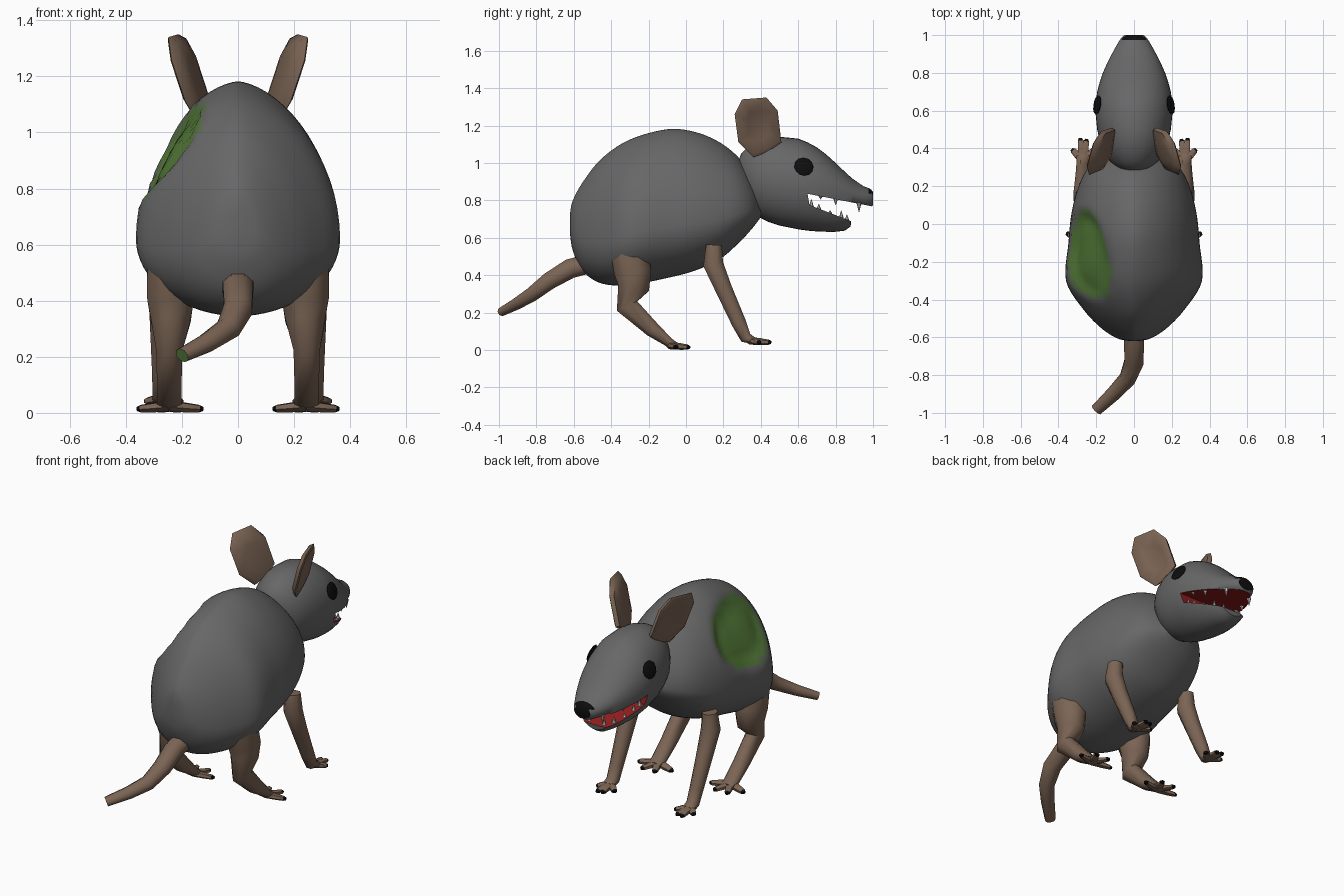
import bpy, bmesh, math, random
from mathutils import Vector, Matrix

if "Cube" in bpy.data.objects:
    bpy.data.objects.remove(bpy.data.objects["Cube"])

random.seed(3)


def material(name, r, g, b):
    m = bpy.data.materials.new(name)
    m.diffuse_color = (r, g, b, 1)
    m.use_nodes = True
    m.node_tree.nodes["Principled BSDF"].inputs["Base Color"].default_value = m.diffuse_color
    return m


GREY = material("grey fur", 0.135, 0.135, 0.135)
BROWN = material("brown skin", 0.2, 0.13, 0.09)
GREEN = material("sickly green", 0.09, 0.2, 0.04)
MOSS = material("mossy grey", 0.105, 0.165, 0.075)
RED = material("mouth red", 0.28, 0.012, 0.012)
BLACK = material("black", 0.004, 0.004, 0.004)
TOOTH = material("tooth", 0.5, 0.5, 0.48)


def finish(bm, name, mats, angle=None):
    bmesh.ops.recalc_face_normals(bm, faces=bm.faces)
    me = bpy.data.meshes.new(name)
    bm.to_mesh(me)
    bm.free()
    for m in mats:
        me.materials.append(m)
    ob = bpy.data.objects.new(name, me)
    bpy.context.collection.objects.link(ob)
    if angle:
        smooth(ob, angle)
    return ob


def activate(ob):
    bpy.ops.object.select_all(action='DESELECT')
    ob.select_set(True)
    bpy.context.view_layer.objects.active = ob


def smooth(ob, angle):
    activate(ob)
    bpy.ops.object.shade_smooth_by_angle(angle=math.radians(angle))


def skin(bm, rings):
    """Join rings of points into a closed skin."""
    rows = [[bm.verts.new(p) for p in r] for r in rings]
    n = len(rows[0])
    faces = []
    for a, b in zip(rows, rows[1:]):
        faces.append([bm.faces.new((a[i], a[(i + 1) % n], b[(i + 1) % n], b[i])) for i in range(n)])
    bm.faces.new(rows[0])
    cap = bm.faces.new(rows[-1])
    return faces, cap


def refine(st, k):
    """Catmull-Rom steps between the stations."""
    out = []
    for i in range(len(st) - 1):
        p0, p1, p2, p3 = st[max(i - 1, 0)], st[i], st[i + 1], st[min(i + 2, len(st) - 1)]
        for j in range(k):
            t = j / k
            out.append([0.5 * (2 * b + (c - a) * t + (2 * a - 5 * b + 4 * c - d) * t * t
                               + (3 * b - a - 3 * c + d) * t ** 3)
                        for a, b, c, d in zip(p0, p1, p2, p3)])
    return out + [list(st[-1])]


def section(y, zb, zt, w, zw, n, power):
    """Egg-shaped cross-section, widest at height zw."""
    pts = []
    for i in range(n):
        a = 2 * math.pi * i / n
        c, s = math.cos(a), math.sin(a)
        p = power if s > 0 else 1
        pts.append((w * math.copysign(abs(c) ** p, c), y, zw + s * ((zt - zw) if s > 0 else (zw - zb))))
    return pts


# Body: egg loft along y (y, bottom, top, half width), with a sunken green patch on the left
stations = [(-0.62, 0.62, 0.73, 0.02), (-0.605, 0.53, 0.80, 0.09), (-0.55, 0.42, 0.90, 0.175),
            (-0.45, 0.355, 1.025, 0.27), (-0.30, 0.348, 1.125, 0.36), (-0.10, 0.385, 1.18, 0.347),
            (0.05, 0.425, 1.165, 0.332), (0.18, 0.485, 1.11, 0.30), (0.28, 0.57, 1.03, 0.255),
            (0.35, 0.645, 0.93, 0.19), (0.40, 0.71, 0.82, 0.09)]
bm = bmesh.new()
skin(bm, [section(*s, s[1] + 0.34 * (s[2] - s[1]), 64, 1.25) for s in refine(stations, 5)])


def patch(p):
    return math.hypot((p.y + 0.16) / 0.245, (p.z - 0.925) / 0.185) if p.x < 0 else 9


for f in bm.faces:
    d = patch(f.calc_center_median()) + random.uniform(-0.03, 0.03)
    f.material_index = 1 if d < 0.9 else 2 if d < 1 else 0
for v in bm.verts:
    d = patch(v.co)
    if d < 1:
        v.co += Vector((0.8, 0, -0.5)) * (min(1, (1 - d) * 4) * 0.038 + random.uniform(0, 0.006))
finish(bm, "body", [GREY, GREEN, MOSS], 50)

# Head: loft (y, bottom, top, half width, widest height) with a shorter lower jaw, mouth cut out as a wedge
stations = [(0.28, 0.92, 1.01, 0.04, 0.965), (0.295, 0.84, 1.05, 0.08, 0.945), (0.33, 0.765, 1.085, 0.125, 0.925),
            (0.38, 0.715, 1.115, 0.16, 0.915), (0.44, 0.685, 1.135, 0.182, 0.91), (0.5, 0.665, 1.14, 0.195, 0.9),
            (0.6, 0.645, 1.13, 0.205, 0.89), (0.65, 0.638, 1.11, 0.202, 0.88), (0.7, 0.634, 1.083, 0.195, 0.87),
            (0.75, 0.632, 1.045, 0.182, 0.86), (0.8, 0.632, 1.0, 0.165, 0.85), (0.85, 0.638, 0.952, 0.143, 0.84),
            (0.88, 0.66, 0.925, 0.128, 0.833), (0.89, 0.755, 0.916, 0.123, 0.83), (0.95, 0.755, 0.875, 0.09, 0.815),
            (0.975, 0.757, 0.866, 0.075, 0.813), (0.99, 0.762, 0.858, 0.063, 0.811), (1.0, 0.775, 0.845, 0.052, 0.81)]
bm = bmesh.new()
skin(bm, [section(*s, 40, 1) for s in stations])
head = finish(bm, "head", [GREY, RED, BLACK])
wedge = [(0.65, 0.835), (0.66, 0.775), (0.88, 0.69), (1.05, 0.625), (1.05, 0.757)]
bm = bmesh.new()
skin(bm, [[(x, y, z) for y, z in wedge] for x in (-0.4, 0.4)])
for f in bm.faces:
    f.material_index = 1
cutter = finish(bm, "mouth_cutter", [GREY, RED])
cutter.hide_render = True
mod = head.modifiers.new("mouth", 'BOOLEAN')
mod.operation, mod.object, mod.solver = 'DIFFERENCE', cutter, 'EXACT'
activate(head)
bpy.ops.object.modifier_apply(modifier="mouth")
bpy.data.objects.remove(cutter)
# Nose: black front and upper tip
for f in head.data.polygons:
    if f.center.y > 0.97 and (f.normal.y > 0.9 or f.center.z > 0.835):
        f.material_index = 2
smooth(head, 40)

# Eyes: flattened discs laid on the head
for s, side in ((1, "right"), (-1, "left")):
    hit, loc, nor, _ = head.closest_point_on_mesh(Vector((s * 0.4, 0.63, 1.03)))
    bm = bmesh.new()
    bmesh.ops.create_uvsphere(bm, u_segments=12, v_segments=8, radius=1)
    loc = Vector((loc.x, 0.63, 0.98))
    bm.transform(Matrix.Translation(loc) @ nor.to_track_quat('Z', 'Y').to_matrix().to_4x4()
                 @ Matrix.Diagonal((0.052, 0.052, 0.011, 1)))
    finish(bm, side + "_eye", [BLACK], 60)

# Teeth: small cones on both jaws (y, x, length, direction)
bm = bmesh.new()
for y, x, h, up in ((0.72, 0.16, 0.02, -1), (0.80, 0.137, 0.035, -1), (0.925, 0.085, 0.05, -1),
                    (0.67, 0.155, 0.04, 1), (0.71, 0.145, 0.03, 1), (0.77, 0.125, 0.018, 1),
                    (0.83, 0.095, 0.04, 1), (0.86, 0.05, 0.03, 1)):
    base = 0.835 - 0.195 * (y - 0.65) if up < 0 else 0.775 - 0.386 * (y - 0.66)
    for s in (1, -1):
        m = Matrix.Translation((s * x, y, base + up * (h / 2 - 0.004)))
        if up < 0:
            m = m @ Matrix.Rotation(math.pi, 4, 'X')
        bmesh.ops.create_cone(bm, cap_ends=True, segments=6, radius1=0.013, radius2=0.001, depth=h, matrix=m)
finish(bm, "teeth", [TOOTH])

# Ears: cupped leaf shapes, front edge turned inward
outline = [(0.36, 1.03), (0.44, 1.06), (0.51, 1.11), (0.49, 1.28), (0.43, 1.35), (0.30, 1.34), (0.26, 1.26), (0.28, 1.11)]
for s, side in ((1, "right"), (-1, "left")):
    rings = []
    for k, off in ((0.5, -0.036), (0.9, -0.025), (1, 0), (0.9, 0.008), (0.5, -0.012)):
        ring = []
        for y, z in outline:
            y, z = 0.385 + k * (y - 0.385), 1.2 + k * (z - 1.2)
            ring.append((s * (0.143 + 0.29 * (z - 1.08) - 0.3 * (y - 0.4) + off), y, z))
        rings.append(ring)
    bm = bmesh.new()
    skin(bm, rings)
    finish(bm, side + "_ear", [BROWN], 50)


def tube(bm, pts, sides, tip=0):
    """Tube through (x, y, z, side radius, depth radius); the end cap takes the tip material."""
    P = [Vector(p[:3]) for p in pts]
    rings = []
    for i, p in enumerate(pts):
        t = (P[min(i + 1, len(P) - 1)] - P[max(i - 1, 0)]).normalized()
        u = (Vector((1, 0, 0)) - t * t.x).normalized()
        v = t.cross(u)
        rings.append([P[i] + u * p[3] * math.cos(a) + v * p[4] * math.sin(a)
                      for a in (2 * math.pi * (j + 0.5) / sides for j in range(sides))])
    faces, cap = skin(bm, rings)
    cap.material_index = tip
    return faces


def leg(name, pts, base, tips):
    """A pair of mirrored legs with clawed toes."""
    for s, side in ((1, "right_"), (-1, "left_")):
        bm = bmesh.new()
        tube(bm, [(s * p[0], *p[1:]) for p in pts], 8)
        b = Vector((s * base[0], base[1], base[2]))
        for x, y in tips:
            e = Vector((s * x, y, base[2] - 0.01))
            m, c = b.lerp(e, 0.5), b.lerp(e, 0.88)
            rows = tube(bm, [(*b, 0.026, 0.02), (*m, 0.022, 0.018), (*c, 0.017, 0.014), (*e, 0.009, 0.008)], 6, 1)
            for f in rows[-1]:
                f.material_index = 1
        finish(bm, side + name, [BROWN, BLACK], 55)


leg("hind_leg", [(0.24, -0.305, 0.52, 0.09, 0.105), (0.24, -0.285, 0.42, 0.092, 0.108), (0.24, -0.28, 0.33, 0.077, 0.09),
                 (0.245, -0.315, 0.235, 0.051, 0.065), (0.245, -0.18, 0.11, 0.047, 0.045),
                 (0.245, -0.09, 0.04, 0.047, 0.027), (0.245, -0.05, 0.024, 0.04, 0.016)],
    (0.245, -0.085, 0.024), [(0.125, -0.05), (0.2, 0.02), (0.29, 0.02), (0.36, -0.05)])
leg("front_leg", [(0.265, 0.15, 0.56, 0.045, 0.046), (0.27, 0.145, 0.46, 0.055, 0.058), (0.27, 0.2, 0.33, 0.048, 0.049),
                  (0.27, 0.285, 0.14, 0.039, 0.042), (0.27, 0.32, 0.065, 0.038, 0.034), (0.27, 0.365, 0.048, 0.038, 0.02)],
    (0.27, 0.34, 0.05), [(0.2, 0.4), (0.25, 0.45), (0.285, 0.455), (0.33, 0.395)])

# Tail: tapering tube with a green tip
bm = bmesh.new()
tube(bm, [(0, -0.52, 0.46, 0.06, 0.055), (0, -0.62, 0.435, 0.058, 0.057), (0.0, -0.73, 0.37, 0.054, 0.05),
          (-0.035, -0.82, 0.30, 0.046, 0.042), (-0.11, -0.9, 0.25, 0.04, 0.034), (-0.2, -0.985, 0.205, 0.032, 0.025)], 8, 1)
finish(bm, "tail", [BROWN, GREEN], 55)
